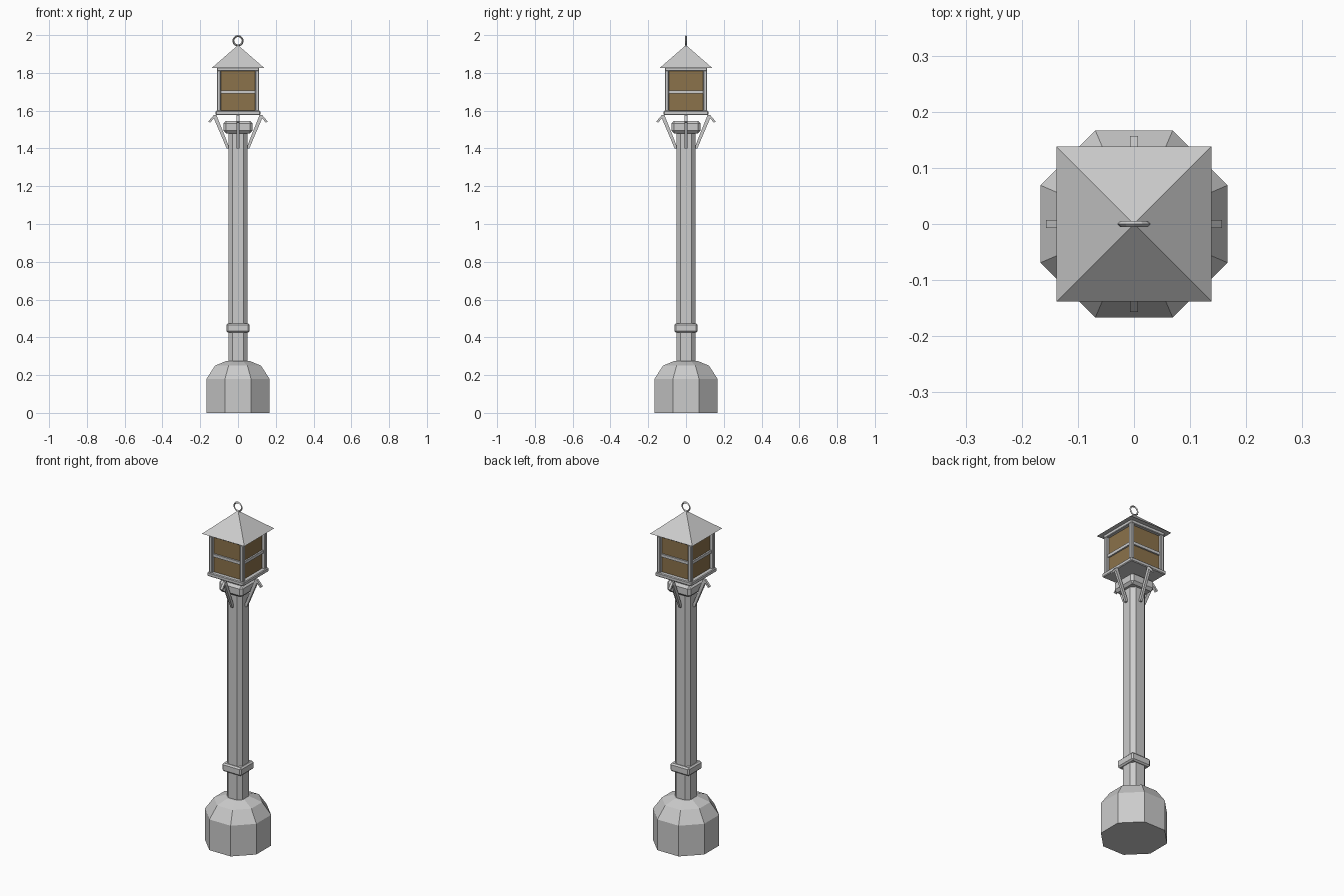
import bpy, bmesh, math
from mathutils import Matrix

if "Cube" in bpy.data.objects:
    bpy.data.objects.remove(bpy.data.objects["Cube"])


def finish(name, bm, mat=None):
    bmesh.ops.recalc_face_normals(bm, faces=bm.faces)
    me = bpy.data.meshes.new(name)
    bm.to_mesh(me)
    bm.free()
    ob = bpy.data.objects.new(name, me)
    bpy.context.collection.objects.link(ob)
    if mat:
        me.materials.append(mat)
    return ob


def eight_sided(name, profile):
    """Stack of chamfered-square rings: (half width, flat half length, z)."""
    bm = bmesh.new()
    rings = []
    for h, f, z in profile:
        pts = [(h, -f), (h, f), (f, h), (-f, h), (-h, f), (-h, -f), (-f, -h), (f, -h)]
        rings.append([bm.verts.new((x, y, z)) for x, y in pts])
    for a, b in zip(rings, rings[1:]):
        for i in range(8):
            j = (i + 1) % 8
            bm.faces.new((a[i], a[j], b[j], b[i]))
    bm.faces.new(rings[0])
    bm.faces.new(rings[-1])
    return finish(name, bm)


def box(name, lo, hi, bevel=0, mat=None):
    bm = bmesh.new()
    bmesh.ops.create_cube(bm, size=1)
    for v in bm.verts:
        v.co = [lo[k] if v.co[k] < 0 else hi[k] for k in range(3)]
    ob = finish(name, bm, mat)
    if bevel:
        m = ob.modifiers.new("Bevel", 'BEVEL')
        m.width = bevel
        m.segments = 1
    return ob


def block(name, h, z0, z1, bevel=0, mat=None):
    return box(name, (-h, -h, z0), (h, h, z1), bevel, mat)


# Stone base and post
eight_sided("base", [(0.167, 0.069, 0), (0.167, 0.069, 0.18),
                     (0.122, 0.05, 0.25), (0.062, 0.026, 0.275)])
eight_sided("post", [(0.05, 0.029, 0.26), (0.05, 0.029, 1.49)])
block("post_collar", 0.062, 0.425, 0.473, 0.008)
block("post_cap", 0.077, 1.48, 1.546, 0.014)

# Lantern plates and glass
glass = bpy.data.materials.new("amber_glass")
glass.diffuse_color = (0.26, 0.17, 0.07, 1)
glass.use_nodes = True
glass.node_tree.nodes["Principled BSDF"].inputs["Base Color"].default_value = glass.diffuse_color
block("lantern_floor", 0.118, 1.577, 1.60, 0.004)
block("lantern_glass", 0.094, 1.598, 1.815, 0, glass)
block("lantern_top_frame", 0.112, 1.81, 1.832, 0.003)

# Corner posts
for i, (sx, sy) in enumerate([(1, 1), (1, -1), (-1, 1), (-1, -1)]):
    xs = sorted((sx * 0.09, sx * 0.112))
    ys = sorted((sy * 0.09, sy * 0.112))
    box(f"lantern_corner_{i}", (xs[0], ys[0], 1.597), (xs[1], ys[1], 1.813), 0.004)

# Bracket outline in the x-z plane, and one glazing bar, for each side
bracket = [(0.044, 1.40), (0.060, 1.40), (0.128, 1.560), (0.148, 1.535), (0.157, 1.543),
           (0.128, 1.577), (0.114, 1.577)]
for i in range(4):
    rot = Matrix.Rotation(i * math.pi / 2, 4, 'Z')
    bm = bmesh.new()
    a, b = [[bm.verts.new((x, y, z)) for x, z in bracket] for y in (-0.007, 0.007)]
    bm.faces.new(a)
    bm.faces.new(b)
    for k in range(len(a)):
        j = (k + 1) % len(a)
        bm.faces.new((a[k], a[j], b[j], b[k]))
    bm.transform(rot)
    finish(f"bracket_{i}", bm)
    bar = box(f"glazing_bar_{i}", (0.088, -0.092, 1.691), (0.103, 0.092, 1.708))
    bar.data.transform(rot)

# Pyramid roof
bm = bmesh.new()
bmesh.ops.create_cone(bm, cap_ends=True, segments=4, radius1=0.138 * math.sqrt(2),
                      radius2=0, depth=0.12)
bmesh.ops.remove_doubles(bm, verts=bm.verts, dist=1e-5)
if abs(max(v.co.x for v in bm.verts) - 0.138) > 0.01:
    bm.transform(Matrix.Rotation(math.pi / 4, 4, 'Z'))
bm.transform(Matrix.Translation((0, 0, 1.887)))
finish("roof", bm)

# Hanging ring
bpy.ops.mesh.primitive_torus_add(major_segments=12, minor_segments=4, major_radius=0.025,
                                 minor_radius=0.005, location=(0, 0, 1.97),
                                 rotation=(math.pi / 2, 0, 0))
bpy.context.object.name = "hanging_ring"
